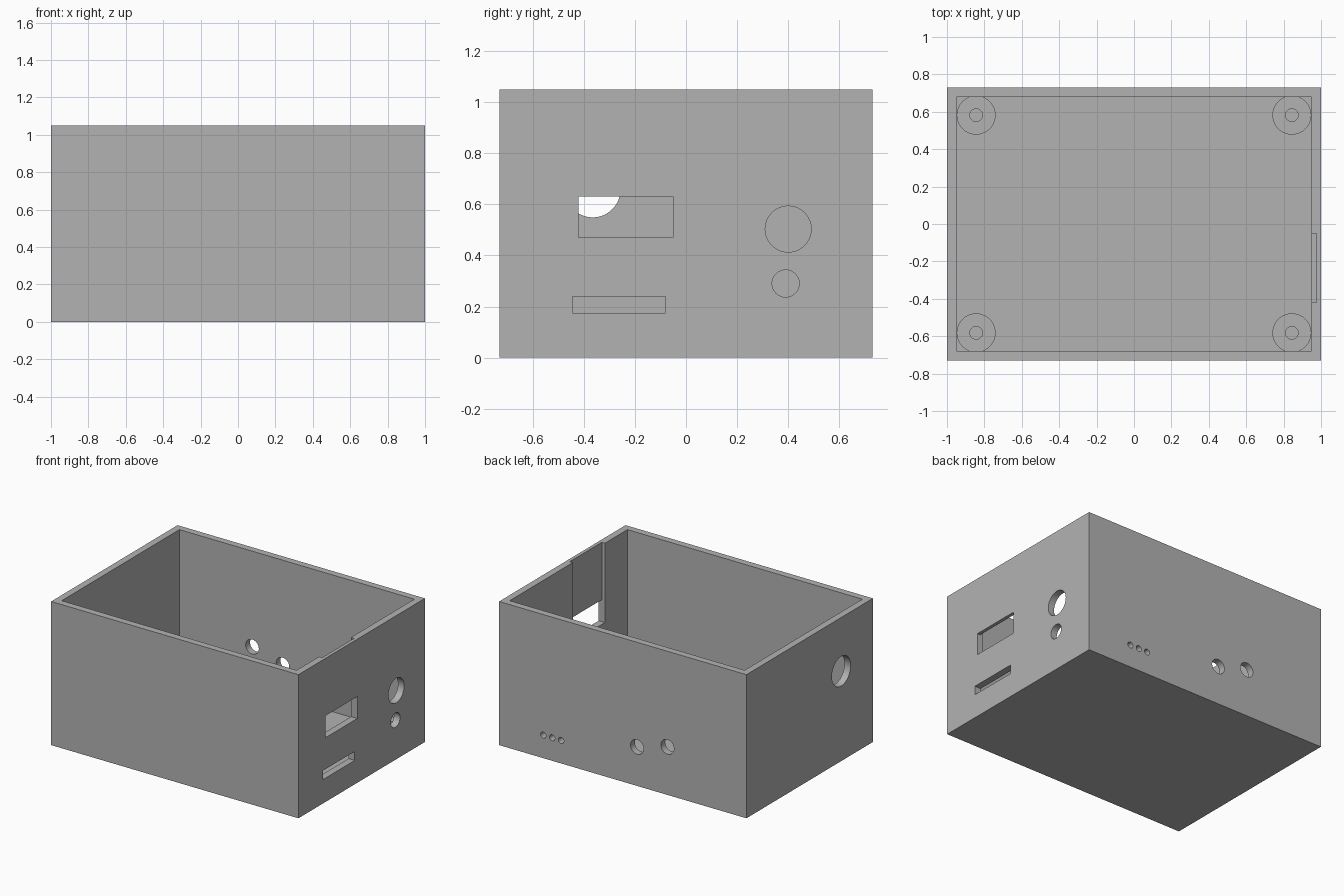
import bpy
from math import pi

if "Cube" in bpy.data.objects:
    bpy.data.objects.remove(bpy.data.objects["Cube"], do_unlink=True)

HX, HY, H, WALL = 1.0, 0.73, 1.05, 0.05

grey = bpy.data.materials.new("plain grey")
grey.use_nodes = True
colour = (0.45, 0.45, 0.45, 1)
grey.diffuse_color = colour
grey.node_tree.nodes["Principled BSDF"].inputs["Base Color"].default_value = colour


def block(name, x, y, z):
    """Box spanning the given (min, max) ranges."""
    bpy.ops.mesh.primitive_cube_add(size=1, location=[sum(r) / 2 for r in (x, y, z)])
    ob = bpy.context.object
    ob.name = name
    ob.scale = [r[1] - r[0] for r in (x, y, z)]
    bpy.ops.object.transform_apply(location=True, rotation=True, scale=True)
    return ob


def rod(name, radius, depth, centre, axis="Z"):
    """Round bar along the given axis."""
    turn = {"X": (0, pi / 2, 0), "Y": (pi / 2, 0, 0), "Z": (0, 0, 0)}[axis]
    bpy.ops.mesh.primitive_cylinder_add(vertices=64, radius=radius, depth=depth,
                                        location=centre, rotation=turn)
    ob = bpy.context.object
    ob.name = name
    bpy.ops.object.transform_apply(location=True, rotation=True, scale=True)
    return ob


def cut(target, cutter):
    """Subtract the cutter from the target and discard it."""
    mod = target.modifiers.new("cut", "BOOLEAN")
    mod.operation, mod.solver, mod.object = "DIFFERENCE", "EXACT", cutter
    bpy.context.view_layer.objects.active = target
    bpy.ops.object.modifier_apply(modifier=mod.name)
    bpy.data.objects.remove(cutter, do_unlink=True)


def finish(ob):
    ob.data.materials.clear()
    ob.data.materials.append(grey)
    bpy.ops.object.select_all(action="DESELECT")
    ob.select_set(True)
    bpy.context.view_layer.objects.active = ob
    bpy.ops.object.shade_smooth_by_angle(angle=pi / 6)


# Open-topped case
case = block("open_case", (-HX, HX), (-HY, HY), (0, H))
cut(case, block("cavity", (WALL - HX, HX - WALL), (WALL - HY, HY - WALL), (WALL, H + 0.2)))

# Left wall: display window with an inner slide-in recess above it, and a port slot
cut(case, block("window", (0.9, 1.1), (-0.42, -0.05), (0.47, 0.63)))
cut(case, block("recess", (0.9, 0.975), (-0.42, -0.05), (0.47, H + 0.1)))
cut(case, block("port_slot", (0.9, 1.1), (-0.445, -0.08), (0.175, 0.24)))

# Round holes in the left and right walls
for x, y, z, r in ((HX, 0.4, 0.503, 0.09), (HX, 0.39, 0.29, 0.053), (-HX, -0.365, 0.657, 0.108)):
    cut(case, rod("side_hole", r, 0.3, (x, y, z), "X"))

# Round holes in the back wall: three small, two larger
for x, z, r in ((0.643, 0.168, 0.022), (0.571, 0.168, 0.022), (0.499, 0.168, 0.022),
                (-0.115, 0.285, 0.053), (-0.361, 0.351, 0.053)):
    cut(case, rod("back_hole", r, 0.3, (x, HY, z), "Y"))
finish(case)

# Screw posts in the four corners of the floor
for x, side in ((-0.844, "right"), (0.844, "left")):
    for y, end in ((-0.582, "front"), (0.582, "back")):
        post = rod(f"{end}_{side}_screw_post", 0.104, 0.11, (x, y, 0.095))
        cut(post, rod("screw_hole", 0.034, 0.2, (x, y, 0.15)))
        finish(post)
